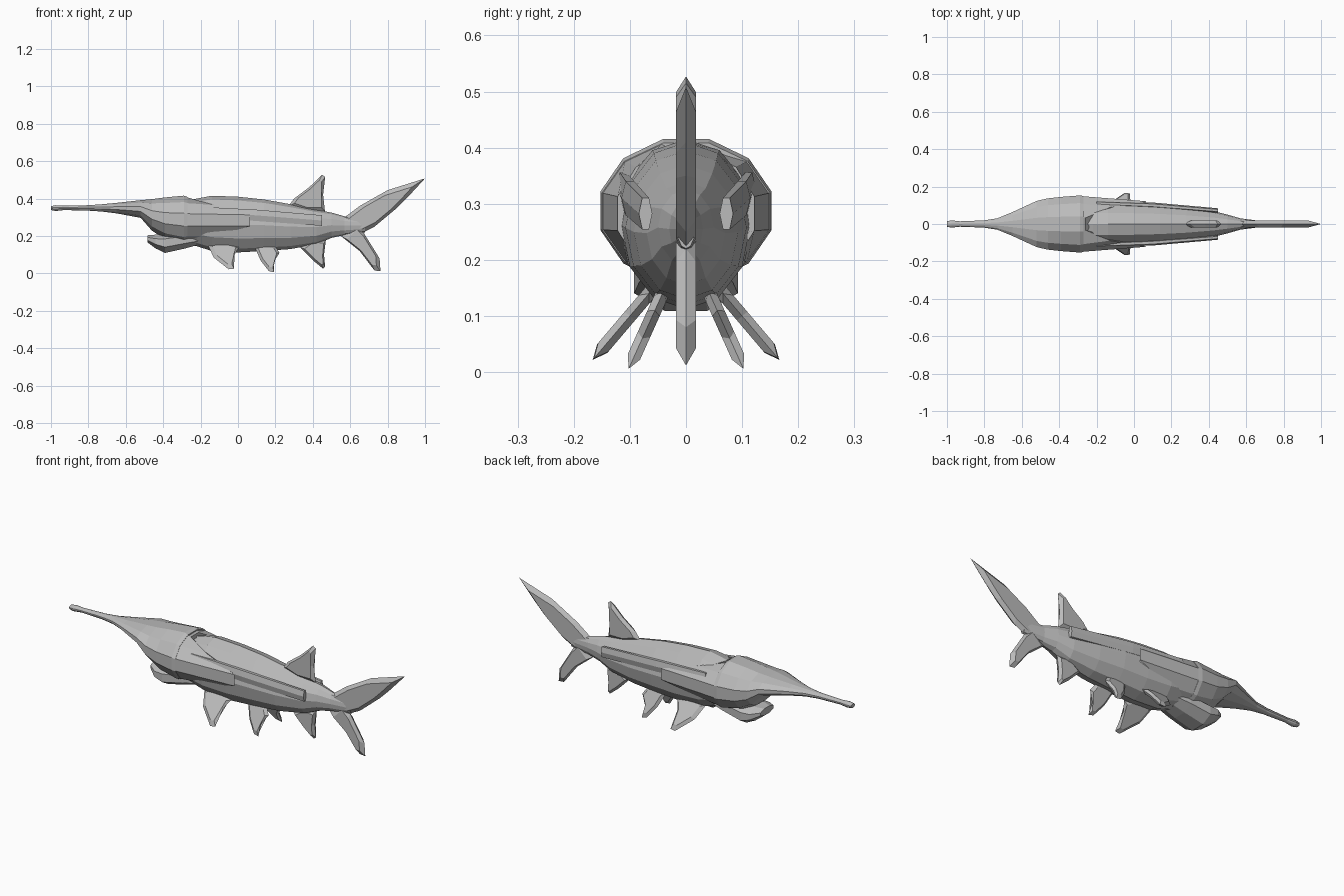
import bpy, bmesh
from math import sin, cos, pi, radians
from mathutils import Vector

if "Cube" in bpy.data.objects:
    bpy.data.objects.remove(bpy.data.objects["Cube"], do_unlink=True)

grey = bpy.data.materials.new("light grey")
grey.use_nodes = True
grey.diffuse_color = (0.5, 0.5, 0.5, 1)
grey.node_tree.nodes["Principled BSDF"].inputs["Base Color"].default_value = (0.5, 0.5, 0.5, 1)


def finish(name, bm):
    bmesh.ops.recalc_face_normals(bm, faces=bm.faces)
    mesh = bpy.data.meshes.new(name)
    bm.to_mesh(mesh)
    bm.free()
    mesh.materials.append(grey)
    ob = bpy.data.objects.new(name, mesh)
    bpy.context.collection.objects.link(ob)
    return ob


def loft(name, stations, sides=12, turn=0.0, shift=None, y=0.0):
    """Skin rings given as (x, bottom, top, half width)."""
    bm = bmesh.new()
    rings = []
    for i, (x, low, high, wide) in enumerate(stations):
        ring = []
        for k in range(sides):
            a = turn + 2 * pi * k / sides
            dx = shift(a) if shift and i == len(stations) - 1 else 0
            ring.append(bm.verts.new((x + dx, y + wide * cos(a),
                                      (low + high) / 2 + (high - low) / 2 * sin(a))))
        rings.append(ring)
    for r, s in zip(rings, rings[1:]):
        for k in range(sides):
            j = (k + 1) % sides
            bm.faces.new((r[k], r[j], s[j], s[k]))
    bm.faces.new(rings[0])
    bm.faces.new(rings[-1])
    return finish(name, bm)


def fin(name, outline, place=lambda x, z: (x, 0, z), normal=(0, 1, 0), thick=0.018):
    """Lens-shaped fin: thin rim and a raised inset face on both sides."""
    bm = bmesh.new()
    mid = sum((Vector(p) for p in outline), Vector((0, 0))) / len(outline)
    rim = [bm.verts.new(place(*p)) for p in outline]
    n = len(outline)
    for side in (1, -1):
        inner = []
        for p in outline:
            q = mid + (Vector(p) - mid) * 0.74
            inner.append(bm.verts.new(Vector(place(*q)) + Vector(normal) * thick * side))
        for k in range(n):
            j = (k + 1) % n
            bm.faces.new((rim[k], rim[j], inner[j], inner[k]))
        bm.faces.new(inner)
    bmesh.ops.triangulate(bm, faces=[f for f in bm.faces if len(f.verts) > 4])
    return finish(name, bm)


# Trunk, narrowing into the tail stalk
loft("body", [(-0.34, 0.17, 0.37, 0.10), (-0.22, 0.145, 0.40, 0.117),
              (-0.14, 0.12, 0.415, 0.12), (0.0, 0.112, 0.41, 0.115),
              (0.14, 0.12, 0.395, 0.108), (0.28, 0.13, 0.37, 0.093),
              (0.42, 0.155, 0.34, 0.07), (0.50, 0.19, 0.325, 0.05),
              (0.57, 0.205, 0.305, 0.03), (0.68, 0.22, 0.29, 0.016)], turn=pi / 2)


# Head shell: long snout, cheeks, and gill covers pointing back at the sides
def gill_edge(a):
    return 0.33 * max(0, abs(cos(a)) - 0.25) ** 2 / 0.52


loft("head", [(-1.0, 0.338, 0.36, 0.016), (-0.975, 0.333, 0.365, 0.02),
              (-0.93, 0.338, 0.362, 0.015), (-0.8, 0.335, 0.365, 0.02),
              (-0.73, 0.33, 0.37, 0.032), (-0.65, 0.32, 0.378, 0.066),
              (-0.52, 0.295, 0.393, 0.128), (-0.46, 0.225, 0.40, 0.142),
              (-0.39, 0.18, 0.41, 0.15), (-0.29, 0.155, 0.42, 0.158),
              (-0.27, 0.16, 0.413, 0.155)], turn=pi / 12)
loft("gill_cover", [(-0.28, 0.16, 0.413, 0.154), (-0.26, 0.165, 0.40, 0.126)],
     turn=pi / 12, shift=gill_edge)

# Lower jaw
loft("lower_jaw", [(-0.485, 0.165, 0.205, 0.06), (-0.44, 0.13, 0.21, 0.095),
                   (-0.39, 0.105, 0.22, 0.1), (-0.28, 0.13, 0.23, 0.09),
                   (-0.18, 0.16, 0.22, 0.07)], sides=8, turn=pi / 8)

# Raised ridge along each flank
for side, label in ((1, "back"), (-1, "front")):
    loft("flank_ridge_" + label, [(-0.2, 0.30, 0.36, 0.012), (0.1, 0.275, 0.345, 0.015),
                                  (0.45, 0.25, 0.315, 0.012)], sides=6, y=0)
    ridge = bpy.context.collection.objects["flank_ridge_" + label]
    for v in ridge.data.vertices:
        v.co.y += side * (0.112 - 0.08 * max(0, v.co.x + 0.05))

# Fins on the centre line
fin("dorsal_fin", [(0.27, 0.36), (0.30, 0.40), (0.38, 0.46), (0.45, 0.527),
                   (0.466, 0.515), (0.455, 0.42), (0.465, 0.33), (0.36, 0.33)])
fin("anal_fin", [(0.33, 0.14), (0.40, 0.07), (0.455, 0.025), (0.466, 0.035),
                 (0.46, 0.10), (0.47, 0.18), (0.40, 0.19)])
fin("tail_upper_lobe", [(0.53, 0.27), (0.65, 0.36), (0.80, 0.445), (1.0, 0.508),
                        (0.91, 0.41), (0.85, 0.35), (0.73, 0.25), (0.64, 0.205), (0.56, 0.215)])
fin("tail_lower_lobe", [(0.55, 0.20), (0.65, 0.12), (0.73, 0.015), (0.762, 0.012),
                        (0.757, 0.08), (0.67, 0.22), (0.62, 0.27)])

# Paired fins, splayed outward as they go down
pectoral = [(-0.16, 0.15), (-0.13, 0.085), (-0.05, 0.022), (-0.022, 0.025),
            (-0.018, 0.10), (0.005, 0.14), (-0.08, 0.17)]
pelvic = [(0.09, 0.14), (0.12, 0.07), (0.165, 0.012), (0.193, 0.006),
          (0.19, 0.06), (0.222, 0.11), (0.20, 0.145), (0.14, 0.16)]
for side, label in ((1, "back"), (-1, "front")):
    for name, shape, root, slope in (("pectoral_fin_", pectoral, 0.185, 0.85),
                                     ("pelvic_fin_", pelvic, 0.105, 0.45)):
        out = Vector((0, side, slope)).normalized()
        fin(name + label, shape,
            lambda x, z, s=side, r=root, m=slope: (x, s * (r - m * z), z), out, 0.012)
